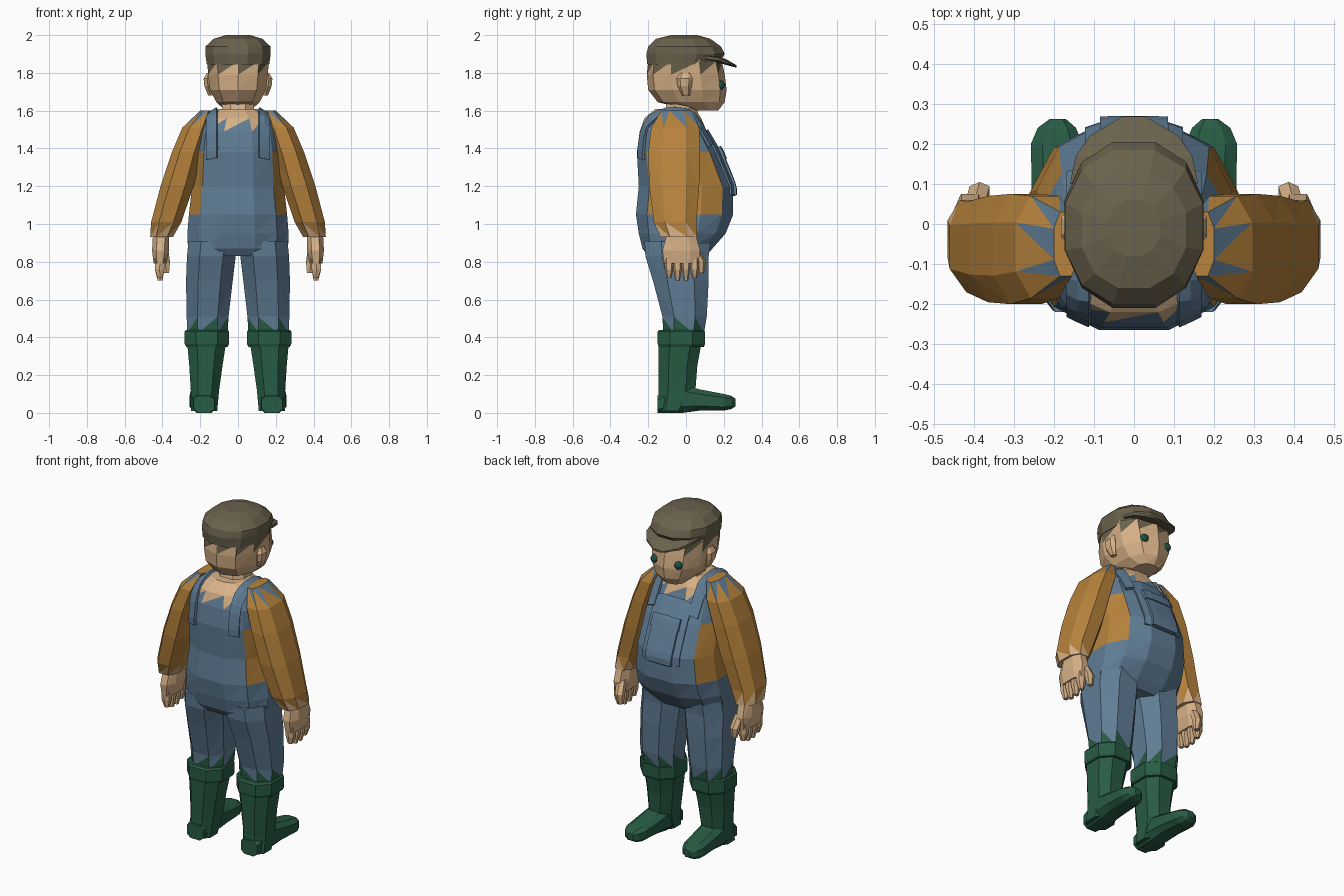
import bpy, bmesh, math
from mathutils import Vector
from mathutils.bvhtree import BVHTree

cube = bpy.data.objects.get("Cube")
if cube:
    bpy.data.objects.remove(cube, do_unlink=True)


def material(name, *rgb):
    color = [(c / 255) ** 2.2 for c in rgb] + [1]
    m = bpy.data.materials.new(name)
    m.use_nodes = True
    m.diffuse_color = color
    m.node_tree.nodes["Principled BSDF"].inputs["Base Color"].default_value = color
    return m


denim = material("denim blue", 96, 124, 148)
sleeve = material("ochre sleeve", 182, 130, 62)
skin = material("skin", 214, 176, 134)
rubber = material("rubber green", 44, 92, 70)
tweed = material("tweed olive", 106, 98, 78)
eye_green = material("eye green", 38, 84, 74)


def finish(name, bm, mats):
    mesh = bpy.data.meshes.new(name)
    bm.to_mesh(mesh)
    obj = bpy.data.objects.new(name, mesh)
    for m in mats:
        mesh.materials.append(m)
    bpy.context.collection.objects.link(obj)
    return obj


def loft(name, rings, mats, n=10, power=2.4, axis="z", s=1, paint=None):
    """Skin rings (station, x0, x1, low, high); paint picks a material per face."""
    bm = bmesh.new()
    unit = []
    for i in range(n):
        a = (i + 0.5) * math.tau / n
        unit.append([math.copysign(abs(t) ** (2 / power), t) for t in (math.cos(a), math.sin(a))])
    mx = max(u for u, v in unit)
    my = max(v for u, v in unit)
    loops = []
    for t, x0, x1, lo, hi in rings:
        loop = []
        for u, v in unit:
            x = s * ((x0 + x1) + (x1 - x0) * u / mx) / 2
            w = ((lo + hi) + (hi - lo) * v / my) / 2
            loop.append(bm.verts.new((x, w, t) if axis == "z" else (x, t, w)))
        loops.append(loop)
    for a, b in zip(loops, loops[1:]):
        for i in range(n):
            j = (i + 1) % n
            bm.faces.new((a[i], a[j], b[j], b[i]))
    bm.faces.new(loops[0])
    bm.faces.new(loops[-1])
    bmesh.ops.recalc_face_normals(bm, faces=bm.faces)
    bmesh.ops.triangulate(bm, faces=bm.faces, quad_method="FIXED")
    if paint:
        bm.normal_update()
        for f in bm.faces:
            f.material_index = paint(f)
    finish(name, bm, mats)
    return bm


def touches(f, z):
    return sum(abs(v.co.z - z) < 0.001 for v in f.verts)


def even(rings):
    """Rings centred on x, given as (station, half width, low, high)."""
    return [(t, -w, w, lo, hi) for t, w, lo, hi in rings]


# Torso: round belly, skin neckline, ochre shirt showing under the arms
def torso_paint(f):
    c = f.calc_center_median()
    if touches(f, 1.61) or (touches(f, 1.56) == 2 and abs(c.x) < 0.14):
        return 1
    if abs(f.normal.x) > 0.75 and 1.05 < c.z < 1.4:
        return 2
    return 0


torso = loft("torso", even([
    (0.83, 0.24, -0.20, 0.10), (0.87, 0.265, -0.23, 0.14), (0.95, 0.268, -0.25, 0.21),
    (1.05, 0.26, -0.265, 0.25), (1.20, 0.243, -0.25, 0.25), (1.38, 0.235, -0.26, 0.175),
    (1.49, 0.22, -0.245, 0.11), (1.56, 0.18, -0.22, 0.08), (1.61, 0.10, -0.16, 0.05)]),
    [denim, skin, sleeve], n=12, paint=torso_paint)
surface = BVHTree.FromBMesh(torso)


def drape(name, x0, x1, a0, a1, lift, steps=8, cols=4):
    """Thin cloth panel laid on the torso, swept by angle from the front."""
    bm = bmesh.new()
    rows = []
    for i in range(steps + 1):
        a = math.radians(a0 + (a1 - a0) * i / steps)
        ray = Vector((0, math.cos(a), math.sin(a)))
        row = []
        for j in range(cols + 1):
            start = Vector((x0 + (x1 - x0) * j / cols, 0, 1.25))
            hit = surface.ray_cast(start, ray)[0]
            row.append(bm.verts.new(hit + ray * lift))
        rows.append(row)
    for a, b in zip(rows, rows[1:]):
        for j in range(cols):
            bm.faces.new((a[j], a[j + 1], b[j + 1], b[j]))
    obj = finish(name, bm, [denim])
    solid = obj.modifiers.new("thickness", "SOLIDIFY")
    solid.thickness = 0.016
    solid.offset = 0
    return obj


# Overall bib, pocket and shoulder straps
drape("bib", -0.12, 0.12, -22, 66, 0.004)
drape("bib_pocket", -0.085, 0.085, -20, 32, 0.012)
drape("pocket_flap", -0.09, 0.09, 24, 42, 0.018, steps=3)

# Neck, head and ears
loft("neck", even([(1.54, 0.12, -0.17, 0.07), (1.61, 0.085, -0.11, 0.06),
                   (1.68, 0.08, -0.09, 0.07)]), [skin], n=8)
loft("head", even([
    (1.60, 0.065, 0.03, 0.17), (1.645, 0.115, -0.15, 0.205), (1.71, 0.148, -0.20, 0.215),
    (1.79, 0.158, -0.208, 0.205), (1.86, 0.163, -0.20, 0.19), (1.92, 0.15, -0.18, 0.16)]),
    [skin, tweed], paint=lambda f: int(touches(f, 1.86) == 2))

# Flat cap with a short peak
loft("cap", even([
    (1.845, 0.165, -0.205, 0.17), (1.90, 0.173, -0.21, 0.205), (1.94, 0.172, -0.20, 0.185),
    (1.98, 0.13, -0.16, 0.13), (2.0, 0.065, -0.08, 0.06)]), [tweed], n=12, power=2.2)
loft("cap_peak", even([
    (0.10, 0.16, 1.865, 1.90), (0.17, 0.145, 1.855, 1.89), (0.22, 0.11, 1.84, 1.868),
    (0.268, 0.03, 1.828, 1.84)]), [tweed], n=8, axis="y")

for side, s in (("left", 1), ("right", -1)):
    drape(side + "_strap", s * 0.11, s * 0.165, 52, 158, 0.008, steps=14, cols=2)

    loft(side + "_ear", [
        (1.68, 0.135, 0.158, -0.02, 0.02), (1.73, 0.14, 0.178, -0.045, 0.03),
        (1.77, 0.145, 0.182, -0.05, 0.035), (1.80, 0.15, 0.165, -0.03, 0.02)],
        [skin], n=6, s=s)

    # Eye
    bm = bmesh.new()
    bmesh.ops.create_icosphere(bm, subdivisions=2, radius=0.025)
    bmesh.ops.translate(bm, verts=bm.verts, vec=(s * 0.08, 0.182, 1.735))
    finish(side + "_eye", bm, [eye_green])

    # Sleeve, with blue at the shoulder and a ragged skin cuff
    def arm_paint(f):
        if touches(f, 0.93) >= 2:
            return 1
        return 2 if touches(f, 1.6) == 2 else 0

    loft(side + "_arm", [
        (1.60, 0.14, 0.20, -0.13, 0.03), (1.51, 0.15, 0.295, -0.185, 0.07),
        (1.38, 0.19, 0.35, -0.20, 0.075), (1.20, 0.235, 0.41, -0.195, 0.07),
        (1.01, 0.30, 0.46, -0.17, 0.055), (0.93, 0.345, 0.465, -0.135, 0.06)],
        [sleeve, skin, denim], n=8, s=s, paint=arm_paint)

    # Hand
    loft(side + "_palm", [
        (0.95, 0.365, 0.45, -0.10, 0.05), (0.86, 0.365, 0.455, -0.125, 0.075),
        (0.79, 0.38, 0.447, -0.115, 0.065)], [skin], n=8, s=s)
    for k in range(4):
        y = -0.09 + 0.045 * k
        drop = 0.015 * (k in (1, 2))
        loft(f"{side}_finger_{k + 1}", [
            (0.82, 0.385, 0.44, y - 0.024, y + 0.024), (0.76, 0.39, 0.44, y - 0.022, y + 0.022),
            (0.715 - drop, 0.40, 0.425, y - 0.012, y + 0.012)], [skin], n=6, s=s)
    loft(side + "_thumb", [
        (0.87, 0.37, 0.42, 0.02, 0.07), (0.80, 0.36, 0.41, 0.055, 0.105),
        (0.74, 0.365, 0.395, 0.065, 0.095)], [skin], n=6, s=s)

    # Trouser leg, with ragged green above the boot
    loft(side + "_leg", [
        (0.91, 0.005, 0.262, -0.22, 0.13), (0.83, 0.012, 0.27, -0.215, 0.12),
        (0.70, 0.028, 0.275, -0.175, 0.12), (0.51, 0.05, 0.272, -0.125, 0.11),
        (0.42, 0.055, 0.268, -0.12, 0.095)], [denim, rubber], n=8, s=s,
        paint=lambda f: int(touches(f, 0.42) >= 2))

    # Boot
    loft(side + "_boot_cuff", [
        (0.35, 0.055, 0.275, -0.145, 0.095), (0.365, 0.048, 0.282, -0.15, 0.10),
        (0.43, 0.048, 0.282, -0.15, 0.10), (0.44, 0.055, 0.275, -0.14, 0.09)],
        [rubber], n=8, s=s)
    loft(side + "_boot_shaft", [
        (0.01, 0.11, 0.25, -0.148, 0.0), (0.12, 0.10, 0.25, -0.145, 0.05),
        (0.25, 0.082, 0.258, -0.145, 0.06), (0.36, 0.065, 0.268, -0.145, 0.08)],
        [rubber], n=8, s=s)
    loft(side + "_boot_foot", [
        (-0.152, 0.125, 0.235, 0.0, 0.09), (-0.02, 0.11, 0.25, 0.0, 0.15),
        (0.07, 0.115, 0.255, 0.012, 0.125), (0.20, 0.128, 0.257, 0.012, 0.10),
        (0.24, 0.145, 0.24, 0.02, 0.09), (0.262, 0.17, 0.21, 0.035, 0.075)],
        [rubber], n=8, power=3, axis="y", s=s)
